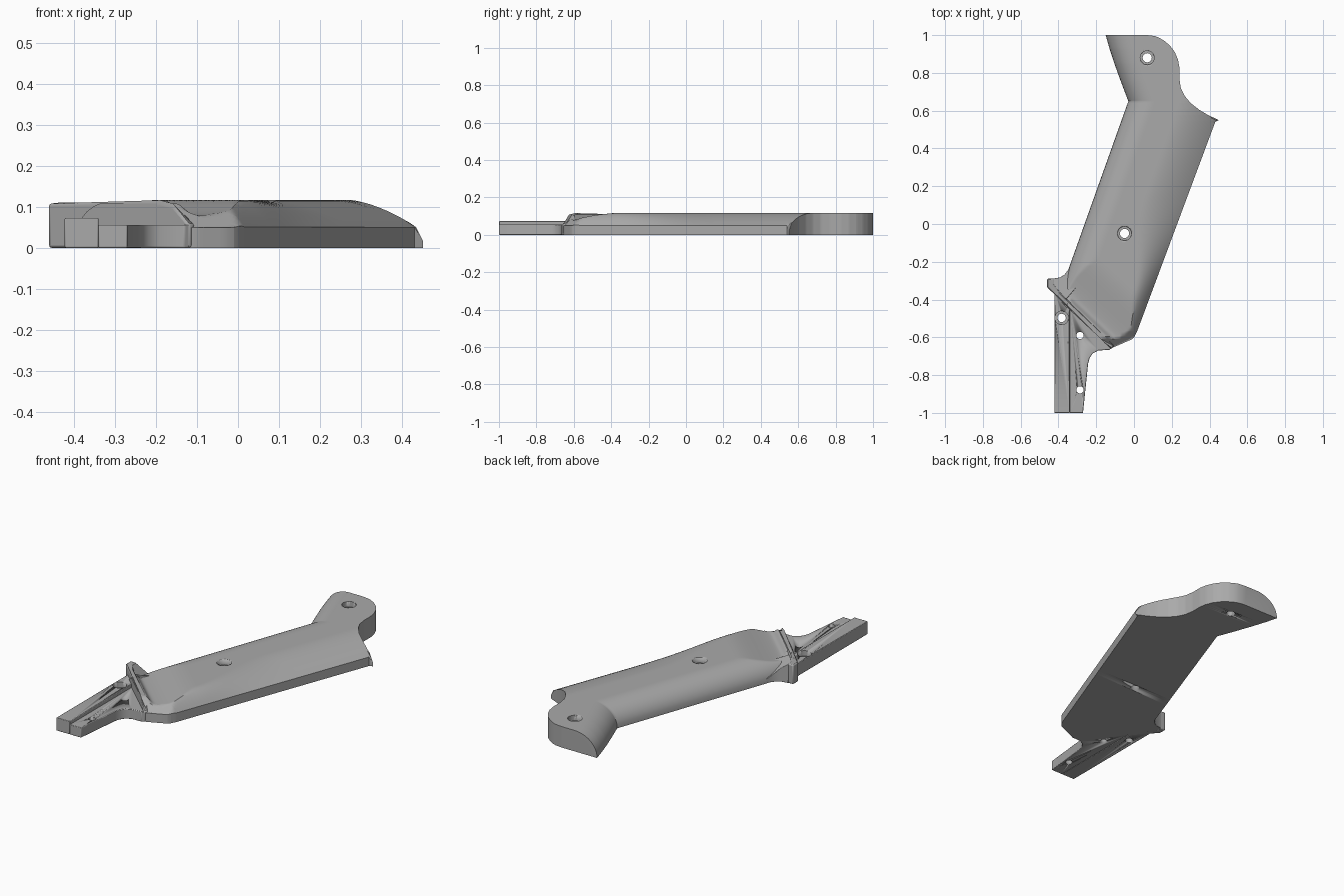
import bpy, bmesh, math
from mathutils import Vector

if "Cube" in bpy.data.objects:
    bpy.data.objects.remove(bpy.data.objects["Cube"])

grey = bpy.data.materials.new("grey")
grey.diffuse_color = (0.40, 0.40, 0.40, 1)
grey.use_nodes = True
grey.node_tree.nodes["Principled BSDF"].inputs["Base Color"].default_value = grey.diffuse_color
TOP = 0.117


def make(name, bm, smooth=30):
    bmesh.ops.recalc_face_normals(bm, faces=bm.faces)
    me = bpy.data.meshes.new(name)
    bm.to_mesh(me)
    bm.free()
    ob = bpy.data.objects.new(name, me)
    bpy.context.collection.objects.link(ob)
    me.materials.append(grey)
    bpy.ops.object.select_all(action='DESELECT')
    ob.select_set(True)
    bpy.context.view_layer.objects.active = ob
    bpy.ops.object.shade_smooth_by_angle(angle=math.radians(smooth))
    return ob


def lerp_table(table, y):
    for (y0, x0), (y1, x1) in zip(table, table[1:]):
        if y <= y1:
            return x0 + (x1 - x0) * (y - y0) / (y1 - y0)
    return table[-1][1]


def smoothstep(a, b, v):
    t = min(1, max(0, (v - a) / (b - a)))
    return t * t * (3 - 2 * t)


def prism(name, outline, bevel=0.003):
    """Extrude (x, y, top) points up from z = 0, with softened edges."""
    bm = bmesh.new()
    lo = [bm.verts.new((x, y, 0)) for x, y, z in outline]
    hi = [bm.verts.new((x, y, z)) for x, y, z in outline]
    bm.faces.new(lo[::-1])
    bm.faces.new(hi)
    n = len(lo)
    for i in range(n):
        j = (i + 1) % n
        bm.faces.new((lo[i], lo[j], hi[j], hi[i]))
    ob = make(name, bm)
    m = ob.modifiers.new("soft_edges", 'BEVEL')
    m.width, m.segments, m.limit_method = bevel, 2, 'ANGLE'
    return ob


# Outline of the handle: x of the left and right edge for each y
LEFT = [(-0.655, -0.125), (-0.40, -0.40), (-0.22, -0.34), (0.65, -0.03),
        (0.75, -0.068), (0.85, -0.104), (0.93, -0.13), (1.0, -0.15)]
RIGHT = [(-0.655, -0.115), (-0.645, -0.09), (-0.61, -0.01), (-0.595, 0.003), (-0.57, 0.016),
         (0.54, 0.43), (0.55, 0.45), (0.575, 0.395), (0.605, 0.345), (0.64, 0.30),
         (0.68, 0.267), (0.72, 0.248), (0.77, 0.24), (0.83, 0.24), (0.87, 0.233),
         (0.91, 0.216), (0.945, 0.19), (0.97, 0.16), (0.985, 0.135), (0.995, 0.11), (1.0, 0.07)]


def height(x, y):
    # rounded left flank
    edge = lerp_table(LEFT, y) if y > -0.22 else -0.34 + 0.356 * (y + 0.22)
    u = min(1, max(0, (x - edge) / 0.14))
    z = 0.004 + (TOP - 0.004) * math.sqrt(1 - (1 - u) ** 2)
    # domed right flank above a low wall, steeper toward the front
    v = 0.43 + 0.3725 * (y - 0.54) - x
    w = 0.09 + 0.13 * smoothstep(-0.4, 0.15, y)
    r = min(1, max(0, v / w))
    z = min(z, 0.05 + (TOP - 0.05) * (1 - (1 - r) ** 1.8) + 2 * min(0, v))
    # ramp down to the guard, with a fillet against it
    d = (x + 0.46) * 0.685 + (y + 0.34) * 0.728
    z = min(z, 0.078 + (TOP - 0.078) * smoothstep(0.04, 0.30, d)
            + 0.03 * math.exp(-(max(0, d - 0.025) / 0.02) ** 2))
    # sloped front end
    e = (x + 0.11) * -0.414 + (y + 0.65) * 0.910
    return max(0.004, min(z, 0.05 + 0.9 * max(0, e)))


# Handle with pommel
ys = {round(-0.655 + 1.655 * i / 110, 4) for i in range(111)} | {y for y, x in LEFT + RIGHT}
N = 44
bm = bmesh.new()
rows = []
for y in sorted(ys):
    a, b = lerp_table(LEFT, y), lerp_table(RIGHT, y)
    xs = [a + (b - a) * (i / N) ** 1.4 for i in range(N + 1)]
    ring = [bm.verts.new((x, y, height(x, y))) for x in xs]
    ring += [bm.verts.new((b, y, 0)), bm.verts.new((a, y, 0))]
    rows.append(ring)
for p, q in zip(rows, rows[1:]):
    for i in range(len(p)):
        j = (i + 1) % len(p)
        bm.faces.new((p[i], p[j], q[j], q[i]))
bm.faces.new(rows[0])
bm.faces.new(rows[-1][::-1])
handle = make("handle", bm, 35)

# Guard ridge along the diagonal front edge, flared on the left
guard = prism("guard", [
    (-0.46, -0.335, 0.108), (-0.19, -0.595, 0.110), (-0.160, -0.624, 0.102),
    (-0.120, -0.662, 0.056), (-0.105, -0.645, 0.056), (-0.145, -0.602, 0.102),
    (-0.175, -0.575, 0.110), (-0.38, -0.375, 0.110), (-0.425, -0.322, 0.110),
    (-0.425, -0.289, 0.108), (-0.46, -0.289, 0.108)], 0.006)
# Concave flare blending the guard into the left flank
flare = prism("guard_flare", [
    (-0.43, -0.335, 0.106), (-0.36, -0.40, 0.10), (-0.31, -0.34, 0.085), (-0.335, -0.215, 0.02),
    (-0.350, -0.245, 0.035), (-0.368, -0.268, 0.055), (-0.392, -0.283, 0.08),
    (-0.43, -0.289, 0.106)], 0.002)

# Stepped tang: tall rail and lower plate
rail = prism("tang_rail", [(-0.422, -1, 0.073), (-0.34, -1, 0.073),
                           (-0.34, -0.43, 0.073), (-0.422, -0.352, 0.073)])
plate = prism("tang_plate", [
    (-0.34, -1, 0.056), (-0.27, -1, 0.056), (-0.243, -0.74, 0.056), (-0.235, -0.71, 0.056),
    (-0.218, -0.685, 0.056), (-0.19, -0.67, 0.056), (-0.13, -0.666, 0.056),
    (-0.115, -0.655, 0.056), (-0.34, -0.44, 0.056)])


def drill(targets, x, y, top, r, sink=0):
    """Cut a through hole, with a wider counterbore when sink is given."""
    bm = bmesh.new()
    prof = [(r, -0.05), (r, top - 0.03), (sink, top - 0.03), (sink, 0.2)] if sink \
        else [(r, -0.05), (r, 0.2)]
    rings = [[bm.verts.new((x + q * math.cos(k * math.tau / 32), y + q * math.sin(k * math.tau / 32), z))
              for k in range(32)] for q, z in prof]
    for p, q in zip(rings, rings[1:]):
        for k in range(32):
            j = (k + 1) % 32
            bm.faces.new((p[k], p[j], q[j], q[k]))
    bm.faces.new(rings[0][::-1])
    bm.faces.new(rings[-1])
    cutter = make("hole_cutter", bm)
    cutter.hide_render = True
    cutter.hide_set(True)
    for t in targets:
        m = t.modifiers.new("hole", 'BOOLEAN')
        m.operation, m.solver, m.object = 'DIFFERENCE', 'EXACT', cutter


drill([handle], 0.07, 0.88, TOP, 0.024, 0.037)
drill([handle], -0.05, -0.05, TOP, 0.024, 0.037)
drill([rail, plate], -0.383, -0.497, 0.073, 0.022, 0.036)
drill([plate], -0.286, -0.59, 0.056, 0.019)
drill([plate], -0.286, -0.878, 0.056, 0.019)
